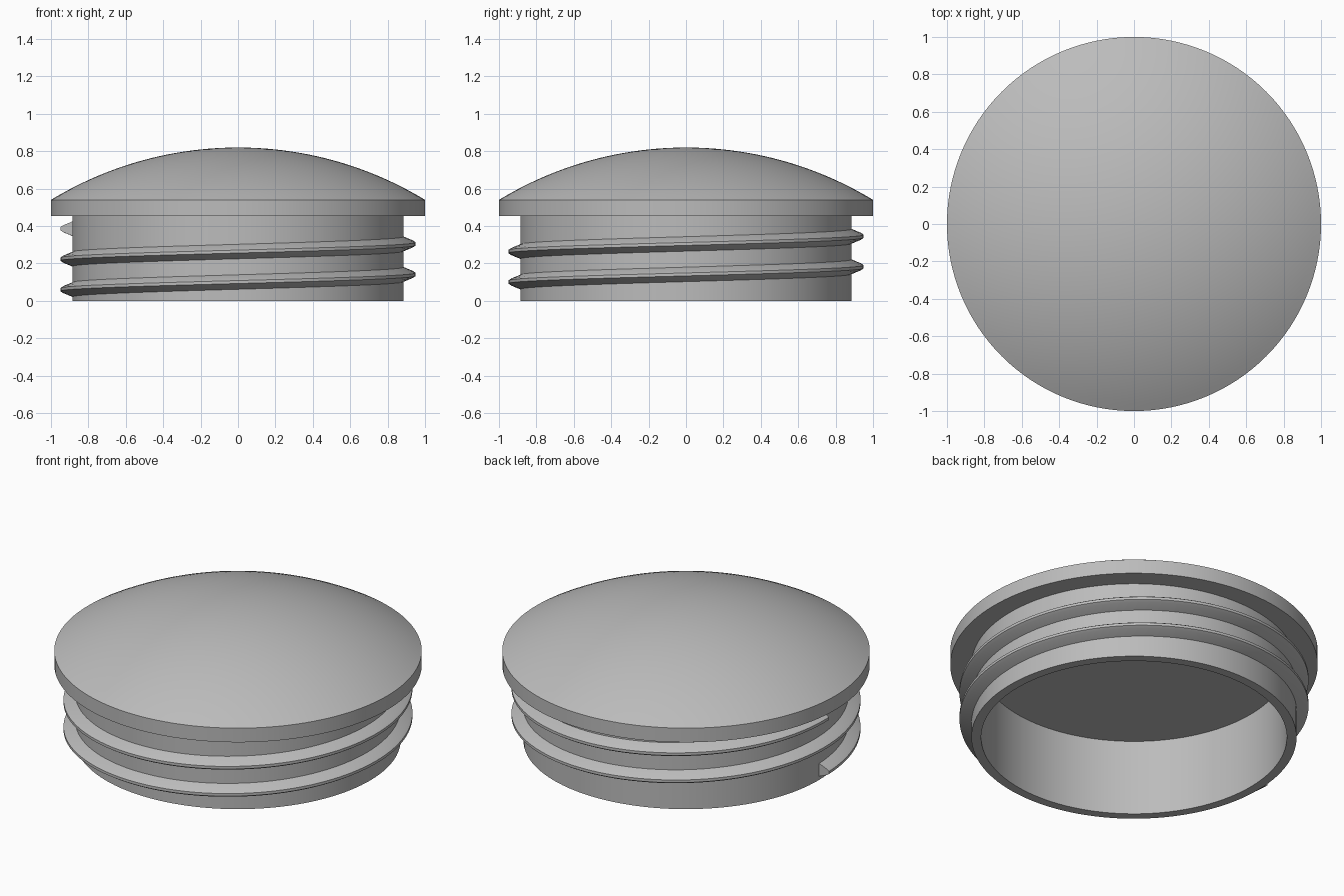
import bpy, bmesh
from math import tau, sqrt, radians

cube = bpy.data.objects.get("Cube")
if cube:
    bpy.data.objects.remove(cube, do_unlink=True)

grey = bpy.data.materials.new("plain_grey")
grey.use_nodes = True
COLOUR = (0.5, 0.5, 0.5, 1)
grey.diffuse_color = COLOUR
grey.node_tree.nodes["Principled BSDF"].inputs["Base Color"].default_value = COLOUR

FLANGE_BOTTOM, FLANGE_TOP, APEX = 0.455, 0.54, 0.82
WALL_OUTER, WALL_INNER = 0.885, 0.832
STEPS = 128


def sweep(name, profile, closed=False, turns=1, rise=0.0):
    """Spin an (x, z) profile about the z axis, climbing by rise per turn."""
    bm = bmesh.new()
    verts = [bm.verts.new((x, 0, z)) for x, z in profile]
    ends = verts[1:] + verts[:1] if closed else verts[1:]
    edges = [bm.edges.new(pair) for pair in zip(verts, ends)]
    last = bmesh.ops.spin(bm, geom=verts + edges, cent=(0, 0, 0), axis=(0, 0, 1),
                          dvec=(0, 0, rise / STEPS), angle=turns * tau,
                          steps=turns * STEPS)["geom_last"]
    if rise:  # close both ends of a helix
        bm.faces.new(verts)
        bmesh.ops.contextual_create(
            bm, geom=[g for g in last if isinstance(g, bmesh.types.BMEdge)])
    bmesh.ops.remove_doubles(bm, verts=bm.verts[:], dist=1e-5)
    bmesh.ops.recalc_face_normals(bm, faces=bm.faces[:])
    mesh = bpy.data.meshes.new(name)
    bm.to_mesh(mesh)
    bm.free()
    mesh.materials.append(grey)
    obj = bpy.data.objects.new(name, mesh)
    bpy.context.collection.objects.link(obj)
    bpy.ops.object.select_all(action="DESELECT")
    obj.select_set(True)
    bpy.context.view_layer.objects.active = obj
    bpy.ops.object.shade_smooth_by_angle(angle=radians(25))
    return obj


# Domed cap with its flat-bottomed flange
height = APEX - FLANGE_TOP
sphere = (1 + height ** 2) / (2 * height)
rings = 24
dome = [(r, APEX - sphere + sqrt(sphere ** 2 - r ** 2))
        for r in (1 - i / rings for i in range(rings + 1))]
sweep("domed_cap", [(0, FLANGE_BOTTOM), (1, FLANGE_BOTTOM)] + dome)

# Hollow plug wall, let slightly into the cap
top = FLANGE_BOTTOM + 0.01
sweep("plug_wall", [(WALL_INNER, 0), (WALL_OUTER, 0),
                    (WALL_OUTER, top), (WALL_INNER, top)], closed=True)

# Two-turn screw thread starting on the -x side
z = 0.06
sweep("screw_thread", [(-0.87, z - 0.045), (-0.935, z - 0.018), (-0.95, z - 0.008),
                       (-0.95, z + 0.008), (-0.935, z + 0.018), (-0.87, z + 0.045)],
      closed=True, turns=2, rise=0.163)
